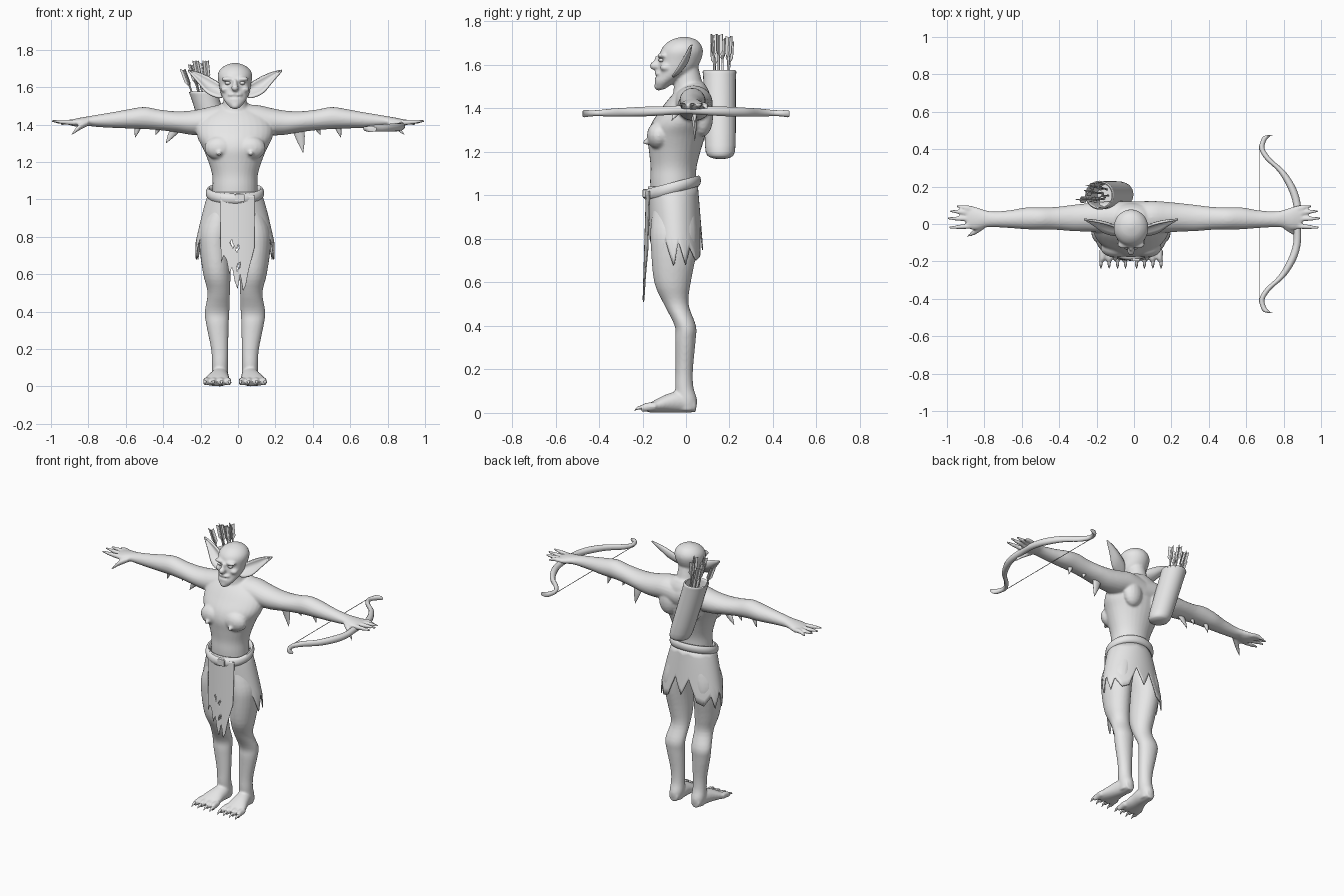
import bpy, bmesh, math
from mathutils import Vector

if "Cube" in bpy.data.objects:
    bpy.data.objects.remove(bpy.data.objects["Cube"])

CX = -0.016  # body centre line
grey = bpy.data.materials.new("plain grey")
grey.diffuse_color = (0.8, 0.8, 0.8, 1)
grey.use_nodes = True
grey.node_tree.nodes["Principled BSDF"].inputs["Base Color"].default_value = grey.diffuse_color
AXES = {'x': ((0, 1, 0), (0, 0, 1)), 'y': ((1, 0, 0), (0, 0, 1)), 'z': ((1, 0, 0), (0, 1, 0))}


def make(name, verts, faces, smooth=True, thick=0):
    me = bpy.data.meshes.new(name)
    me.from_pydata([tuple(v) for v in verts], [], faces)
    bm = bmesh.new()
    bm.from_mesh(me)
    bmesh.ops.recalc_face_normals(bm, faces=bm.faces)
    bm.to_mesh(me)
    bm.free()
    me.materials.append(grey)
    ob = bpy.data.objects.new(name, me)
    bpy.context.collection.objects.link(ob)
    if thick:
        m = ob.modifiers.new("thickness", 'SOLIDIFY')
        m.thickness, m.offset = thick, 0
    if smooth:
        bpy.ops.object.select_all(action='DESELECT')
        ob.select_set(True)
        bpy.context.view_layer.objects.active = ob
        bpy.ops.object.shade_smooth_by_angle(angle=math.radians(50))
    return ob


def curve(pts, sub):
    """Smooth interpolation through rows of numbers."""
    out = []
    for i in range(len(pts) - 1):
        p = [pts[max(i - 1, 0)], pts[i], pts[i + 1], pts[min(i + 2, len(pts) - 1)]]
        for k in range(sub):
            t = k / sub
            out.append([0.5 * (2 * b + (c - a) * t + (2 * a - 5 * b + 4 * c - d) * t * t
                        + (3 * b - a - 3 * c + d) * t ** 3) for a, b, c, d in zip(*p)])
    return out + [list(pts[-1])]


def loft(name, pts, axis='z', n=20, sub=4):
    """Elliptical rings (x, y, z, ru, rv) square to an axis."""
    u, v = (Vector(a) for a in AXES[axis])
    rows = curve(pts, sub)
    vs = []
    for x, y, z, ru, rv in rows:
        for j in range(n):
            a = 2 * math.pi * j / n
            vs.append(Vector((x, y, z)) + u * ru * math.cos(a) + v * rv * math.sin(a))
    fs = [(i * n + j, i * n + (j + 1) % n, (i + 1) * n + (j + 1) % n, (i + 1) * n + j)
          for i in range(len(rows) - 1) for j in range(n)]
    fs += [tuple(range(n)), tuple(range((len(rows) - 1) * n, len(rows) * n))]
    return make(name, vs, fs)


def ball(name, c, r):
    rows = [(c[0], c[1], c[2] - r[2] * math.cos(t), r[0] * math.sin(t), r[1] * math.sin(t))
            for t in [0.05 + k * (math.pi - 0.1) / 10 for k in range(11)]]
    return loft(name, rows, 'z', 16, 1)


# Torso, neck and head
skin = [loft("torso", [(CX, cy, z, rx, ry) for z, cy, rx, ry in (
    (.96, -.06, .12, .1), (1.06, -.06, .12, .105), (1.13, -.057, .122, .106), (1.2, -.052, .142, .118),
    (1.27, -.045, .17, .132), (1.33, -.03, .2, .13), (1.39, -.005, .205, .115),
    (1.44, .015, .18, .098), (1.48, .03, .13, .075), (1.515, .04, .07, .045))], n=32)]
skin.append(loft("neck", [(CX, .02, 1.4, .11, .09), (CX, .012, 1.5, .068, .068), (CX, 0, 1.6, .055, .055)]))
skin.append(loft("head", [(CX, cy, z, rx, ry) for z, cy, rx, ry in (
    (1.488, -.118, .025, .02), (1.52, -.098, .052, .046), (1.55, -.066, .07, .066), (1.58, -.042, .08, .086),
    (1.62, -.028, .087, .096), (1.66, -.02, .093, .098), (1.69, -.015, .083, .086),
    (1.715, -.01, .055, .058), (1.729, -.007, .015, .015))], n=28))
skin += [ball("nose", (CX, -.142, 1.596), (.02, .026, .02)),
         ball("nose_bridge", (CX, -.127, 1.618), (.013, .02, .028)),
         ball("upper_lip", (CX, -.126, 1.56), (.04, .018, .012)),
         ball("lower_lip", (CX, -.124, 1.535), (.036, .022, .01)),
         ball("chin", (CX, -.125, 1.5), (.024, .022, .018))]

# Limbs and facial bumps on both sides
for s in (-1, 1):
    side = "right" if s < 0 else "left"
    skin += [ball("brow", (CX + s * .038, -.11, 1.643), (.036, .022, .013)),
             ball("cheek", (CX + s * .052, -.092, 1.588), (.026, .028, .018)),
             ball("chest_muscle", (CX + s * .082, -.125, 1.275), (.082, .055, .065)),
             ball("nipple", (CX + s * .085, -.182, 1.245), (.013, .016, .013)),
             ball("shoulder_blade", (CX + s * .09, .075, 1.36), (.065, .05, .09))]
    skin.append(loft("arm", [(s * x, y, z, a, b) for x, y, z, a, b in (
        (0, .025, 1.41, .095, .095), (.1, .035, 1.425, .088, .08), (.18, .036, 1.415, .082, .073),
        (.25, .035, 1.41, .076, .065), (.33, .032, 1.415, .07, .056), (.42, .03, 1.425, .061, .055),
        (.5, .03, 1.435, .06, .059), (.58, .03, 1.431, .058, .052), (.66, .026, 1.425, .048, .043),
        (.75, .025, 1.42, .042, .033), (.8, .028, 1.418, .047, .026), (.85, .03, 1.412, .062, .024),
        (.895, .035, 1.41, .058, .015))], 'x', 24))
    for y0, tx, ty, tz in ((.08, .95, .095, 1.4), (.057, .987, .07, 1.415), (.027, 1, .03, 1.42), (-.01, .992, -.02, 1.42)):
        skin.append(loft("finger", [(s * .86, y0, 1.41, .016, .015),
                                   (s * (.43 + tx / 2), (y0 + ty) / 2, 1.414, .013, .014),
                                   (s * tx, ty, tz, .006, .006)], 'x', 10))
    skin.append(loft("thumb", [(s * .8, -.005, 1.412, .022, .018), (s * .85, -.04, 1.385, .018, .018),
                              (s * .89, -.066, 1.345, .006, .006)], 'x', 10))
    skin.append(loft("leg", [(CX + s * d, y, z, a, b) for z, d, y, a, b in (
        (1.0, .06, -.055, .065, .09), (.85, .097, -.055, .088, .108), (.75, .108, -.055, .083, .106),
        (.6, .097, -.062, .073, .084), (.5, .087, -.045, .06, .057), (.4, .096, -.003, .066, .049),
        (.33, .094, -.003, .06, .047), (.2, .082, -.008, .046, .04), (.12, .08, -.008, .043, .042),
        (.06, .08, .003, .044, .048), (.01, .08, .003, .037, .042))], n=24))
    skin.append(loft("foot", [(CX + s * d, y, z, a, b) for y, d, z, a, b in (
        (.045, .08, .035, .03, .032), (-.02, .08, .05, .046, .05), (-.08, .088, .045, .056, .044),
        (-.14, .096, .031, .07, .03), (-.175, .098, .02, .066, .018))], 'y', 20))
    for d in (.038, .075, .114, .152):
        x = CX + s * d
        xt = x + s * (d - .095) * .15
        skin.append(loft("toe", [(x, -.14, .03, .019, .02), (x, -.18, .027, .018, .021), (xt, -.208, .02, .011, .015)], 'y', 10))
        loft(side + "_toe_claw", [(xt, -.2, .026, .009, .009), (xt, -.222, .022, .007, .007), (xt, -.238, .01, .001, .001)], 'y', 8)

    # Pointed ears: dished strips from head to tip
    rows = curve([(.07, -.025, 1.61, -.06, 1.545), (.1, -.01, 1.632, -.06, 1.548),
                  (.15, .005, 1.66, -.045, 1.572), (.2, .015, 1.68, -.01, 1.63), (.25, .024, 1.692, .022, 1.688)], 4)
    vs, k = [], 7
    for x, yu, zu, yl, zl in rows:
        for j in range(k):
            t = j / (k - 1)
            vs.append((CX + s * x, yu + (yl - yu) * t + .3 * (zu - zl) * math.sin(math.pi * t), zu + (zl - zu) * t))
    make(side + "_ear", vs, [(i * k + j, i * k + j + 1, (i + 1) * k + j + 1, (i + 1) * k + j)
                             for i in range(len(rows) - 1) for j in range(k - 1)], thick=.01)
    ball(side + "_eye", (CX + s * .038, -.112, 1.622), (.016, .014, .01))

    # Ragged fins hanging under the arms
    for x, tip, z0, zt, w in ((.32, .348 if s > 0 else .385, 1.39, 1.25 if s > 0 else 1.3, .035),
                              (.42, .44, 1.39, 1.345, .018), (.53, .55, 1.4, 1.33, .02)):
        loft(side + "_arm_fin", [(s * x, .035, z0, w, .016), (s * (x + tip) / 2, .04, (z0 + zt) / 2, w * .65, .01),
                                 (s * tip, .04, zt, .001, .001)], 'z', 10)

# Fuse the flesh into one soft body
bpy.ops.object.select_all(action='DESELECT')
for o in skin:
    o.select_set(True)
body = skin[0]
bpy.context.view_layer.objects.active = body
bpy.ops.object.join()
body.name = "body"
body.modifiers.clear()
rm = body.modifiers.new("fuse", 'REMESH')
rm.mode, rm.voxel_size, rm.use_smooth_shade = 'VOXEL', .007, True
sm = body.modifiers.new("soften", 'SMOOTH')
sm.factor, sm.iterations = .5, 4

# Ragged skirt with a zigzag hem
HEM = [(0, .8), (18, .78), (35, .82), (50, .68), (65, .8), (82, .67), (95, .79), (108, .68),
       (120, .76), (135, .7), (150, .72), (165, .86), (180, .75)]


def hem(a):
    for (a0, z0), (a1, z1) in zip(HEM, HEM[1:]):
        if a <= a1:
            return z0 + (z1 - z0) * (a - a0) / (a1 - a0)


N, R, vs = 120, 9, []
for i in range(R):
    for j in range(N):
        deg = 360 * j / N
        z = 1.04 + (hem(min(deg, 360 - deg)) - 1.04) * i / (R - 1)
        t = (1.04 - z) / .24
        a = math.radians(deg)
        vs.append((CX + (.135 + .066 * min(t, 1.15) ** .8) * math.sin(a),
                   -.06 + .014 * t - (.112 + .006 * t) * math.cos(a), z))
make("skirt", vs, [(i * N + j, i * N + (j + 1) % N, (i + 1) * N + (j + 1) % N, (i + 1) * N + j)
                   for i in range(R - 1) for j in range(N)], thick=.006)

# Front loincloth with torn end and small holes
ends = [.66, .7, .68, .6, .64, .56, .52, .6, .51, .54, .62, .68, .74]
holes = [(-.035, .77), (-.004, .74), (0, .64)]
C, R, vs = 36, 44, []
for i in range(R + 1):
    for j in range(C + 1):
        q = j / C * 12
        e = ends[int(q)] + (ends[min(int(q) + 1, 12)] - ends[int(q)]) * (q % 1)
        z = 1.02 + (e - 1.02) * i / R
        x = (-.095 + .185 * j / C) * (1 - .12 * (1.02 - z))
        vs.append((x, -.06 - .122 * math.sqrt(1 - ((x - CX) / .22) ** 2) - .03 * (1.02 - z), z))
fs = []
for i in range(R):
    for j in range(C):
        p = vs[i * (C + 1) + j]
        if all(math.hypot(p[0] - hx, p[2] - hz) > .011 for hx, hz in holes):
            a = i * (C + 1) + j
            fs.append((a, a + 1, a + C + 2, a + C + 1))
make("loincloth", vs, fs, thick=.005)

# Tilted belt and buckle
vs, N, K = [], 64, 10
for j in range(N):
    a = 2 * math.pi * j / N
    for m in range(K):
        b = 2 * math.pi * m / K
        r = .014 * math.cos(b)
        y = -.063 + (.118 + r) * math.sin(a)
        vs.append((CX + (.142 + r) * math.cos(a), y, 1.035 + .26 * (y + .063) + .026 * math.sin(b)))
make("belt", vs, [(j * K + m, (j + 1) % N * K + m, (j + 1) % N * K + (m + 1) % K, j * K + (m + 1) % K)
                  for j in range(N) for m in range(K)])
bpy.ops.mesh.primitive_cube_add(size=1, location=(.01, -.191, 1.008))
buckle = bpy.context.object
buckle.name, buckle.scale = "buckle", (.05, .016, .042)
buckle.data.materials.append(grey)
buckle.modifiers.new("rounded", 'BEVEL').width = .12

# Leaning quiver with hollow mouth
loft("quiver", [(-.06 - .125 * t, .158 - .004 * t, 1.168 + .405 * t, r, r) for t, r in (
    (0, .02), (.02, .05), (.08, .067), (.3, .072), (.9, .075), (.97, .077), (1, .076), (1, .066), (.9, .064), (.6, .06))],
    'z', 28, 2)

# Arrows with three vanes each
for x, y, z in ((-.29, .13, 1.69), (-.25, .17, 1.715), (-.225, .125, 1.735), (-.19, .2, 1.725), (-.172, .15, 1.735), (-.24, .205, 1.7)):
    top = Vector((x, y, z))
    base = Vector((-.15 + (x + .23) * .3, .155 + (y - .155) * .6, 1.36))
    loft("arrow_shaft", [(*base, .005, .005), (*top, .005, .005)], 'z', 8, 1)
    d = (top - base).normalized()
    for k in range(3):
        a = k * 2.094 + x * 40
        o = Vector((math.cos(a), math.sin(a), 0)) * .019
        make("arrow_vane", [top, top + o + d * .008, top - d * .07 + o, top - d * .1], [(0, 1, 2, 3)], False, .003)

# Recurve bow and string, held in the left hand
half = [(.73, .475, .012), (.708, .468, .017), (.69, .44, .014), (.685, .4, .014), (.72, .345, .018),
        (.79, .28, .02), (.845, .19, .022), (.872, .1, .02)]
path = [(x, y, 1.376 + .016 * (1 - y / .475), r, r) for x, y, r in half] + [(.872, 0, 1.394, .02, .02)]
path += [(x, -y, z, a, b) for x, y, z, a, b in reversed(path[:-1])]
loft("bow", path, 'y', 12, 4)
loft("bowstring", [(.67, -.42, 1.378, .002, .002), (.67, .42, 1.378, .002, .002)], 'y', 6, 1)
